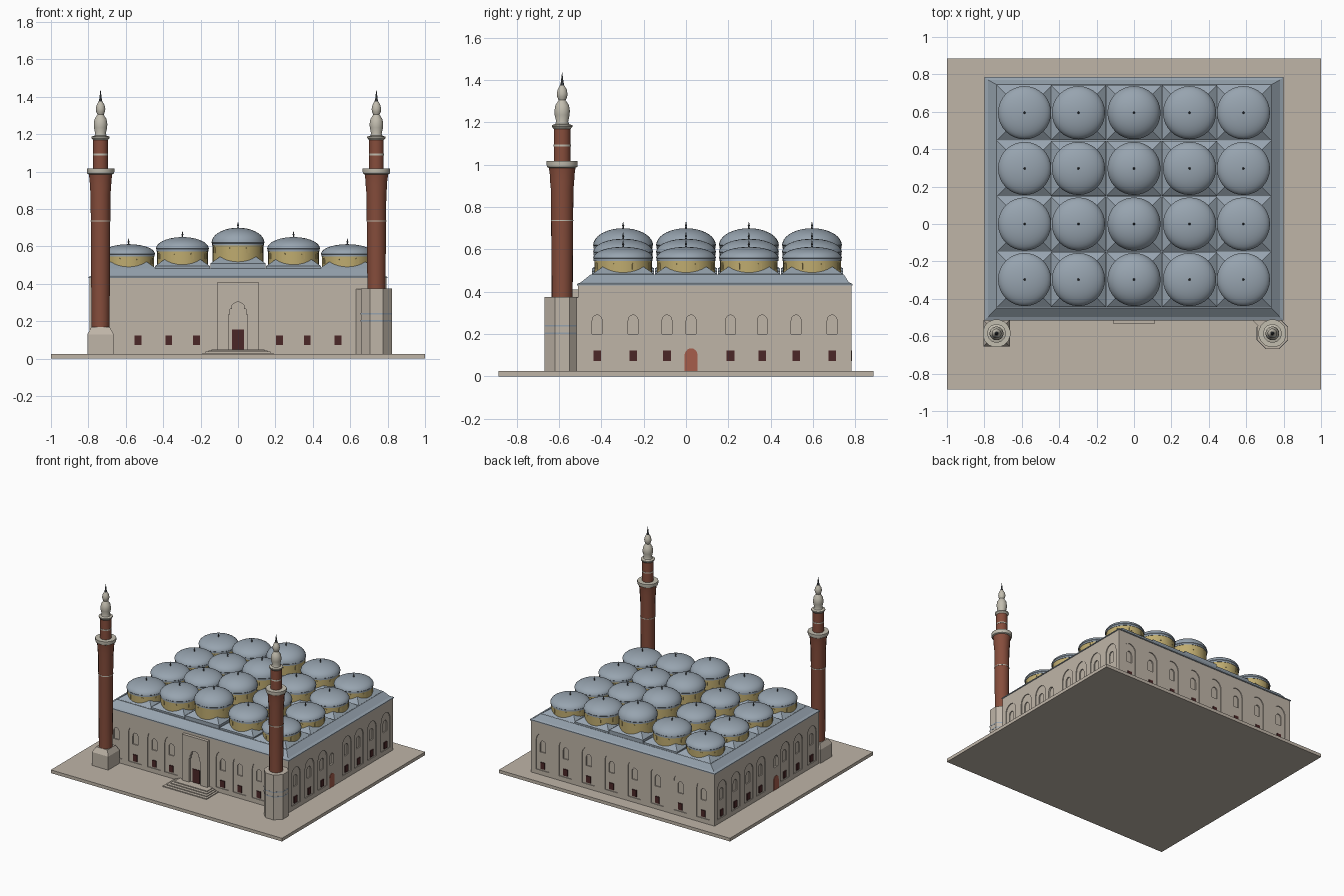
import bpy, bmesh, math

cube = bpy.data.objects.get("Cube")
if cube:
    bpy.data.objects.remove(cube, do_unlink=True)


def material(name, r, g, b):
    m = bpy.data.materials.new(name)
    m.use_nodes = True
    m.diffuse_color = (r, g, b, 1)
    bsdf = next(n for n in m.node_tree.nodes if n.type == 'BSDF_PRINCIPLED')
    bsdf.inputs["Base Color"].default_value = (r, g, b, 1)
    bsdf.inputs["Roughness"].default_value = 0.8
    return m


STONE = material("warm stone", 0.52, 0.46, 0.39)
PALE = material("pale stone", 0.54, 0.51, 0.43)
LEAD = material("blue grey lead", 0.31, 0.37, 0.43)
GOLD = material("ochre drum", 0.52, 0.41, 0.16)
BRICK = material("red brick", 0.24, 0.075, 0.045)
DOOR = material("side door red", 0.38, 0.11, 0.07)
DARK = material("dark maroon", 0.07, 0.02, 0.02)
METAL = material("dark metal", 0.08, 0.09, 0.10)


# ---- mesh helpers ----
def loft(bm, rings):
    """Skin equal-length rings of points and cap both ends."""
    vs = [[bm.verts.new(p) for p in ring] for ring in rings]
    n = len(vs[0])
    for a, b in zip(vs, vs[1:]):
        for i in range(n):
            bm.faces.new((a[i], a[(i + 1) % n], b[(i + 1) % n], b[i]))
    bm.faces.new(vs[0][::-1])
    bm.faces.new(vs[-1])


def finish(bm, name, mat, smooth=False):
    bmesh.ops.recalc_face_normals(bm, faces=bm.faces)
    me = bpy.data.meshes.new(name)
    for f in bm.faces:
        f.smooth = smooth
    bm.to_mesh(me)
    bm.free()
    if smooth:
        me.set_sharp_from_angle(angle=math.radians(35))
    me.materials.append(mat)
    ob = bpy.data.objects.new(name, me)
    bpy.context.scene.collection.objects.link(ob)
    return ob


def rect(x0, x1, y0, y1, z):
    return [(x0, y0, z), (x1, y0, z), (x1, y1, z), (x0, y1, z)]


def box(bm, x0, x1, y0, y1, z0, z1):
    loft(bm, [rect(x0, x1, y0, y1, z0), rect(x0, x1, y0, y1, z1)])


def circle(cx, cy, r, z, n, turn=0.0):
    return [(cx + r * math.cos(turn + math.tau * i / n),
             cy + r * math.sin(turn + math.tau * i / n), z) for i in range(n)]


def lathe(bm, cx, cy, profile, n=32, turn=0.0):
    loft(bm, [circle(cx, cy, r, z, n, turn) for r, z in profile])


def arch(u, w, z0, z1, steps=10):
    """Slightly pointed arch outline, centred on u."""
    h = w / 2
    spring = z1 - h * 1.15
    top = [(u + h * math.cos(math.pi * i / steps),
            spring + h * 1.15 * math.sin(math.pi * i / steps)) for i in range(steps + 1)]
    return [(u - h, z0), (u + h, z0)] + top


def block(u, w, z0, z1):
    return [(u - w / 2, z0), (u + w / 2, z0), (u + w / 2, z1), (u - w / 2, z1)]


def plate(bm, outline, origin, normal, d0, d1):
    """Extrude a wall outline (along wall, height) from depth d0 to d1."""
    (ox, oy), (nx, ny) = origin, normal
    loft(bm, [[(ox - ny * u + nx * d, oy + nx * u + ny * d, z) for u, z in outline]
              for d in (d0, d1)])


def cut(target, bm):
    cutter = finish(bm, "cutter", STONE)
    cutter.hide_render = True
    mod = target.modifiers.new("cut", 'BOOLEAN')
    mod.operation, mod.solver, mod.object = 'DIFFERENCE', 'EXACT', cutter
    bpy.context.view_layer.objects.active = target
    bpy.ops.object.modifier_apply(modifier=mod.name)
    bpy.data.objects.remove(cutter, do_unlink=True)


# ---- ground slab and hall walls ----
X, Y0, Y1, WALL = 0.795, -0.51, 0.782, 0.43
bm = bmesh.new()
box(bm, -1, 1, -0.885, 0.885, 0, 0.025)
finish(bm, "ground_slab", STONE)

bm = bmesh.new()
box(bm, -X, X, Y0, Y1, 0.02, WALL)
walls = finish(bm, "hall_walls", STONE)

front_bays = [s * u for s in (-1, 1) for u in (0.222, 0.37, 0.535, 0.70)]
back_bays = [-0.695 + 0.1986 * i for i in range(8)]
side_bays = [-0.42, -0.25, -0.09, 0.21, 0.36, 0.52, 0.69]
DOOR_U = 0.024
sides = [((0, Y0), (0, -1), front_bays), ((0, Y1), (0, 1), back_bays),
         ((X, 0), (1, 0), side_bays), ((-X, 0), (-1, 0), [-u for u in side_bays])]

# shallow bay arches, upper windows, lower windows and side doors
bays, uppers, lowers, doors = (bmesh.new() for _ in range(4))
for origin, normal, us in sides:
    for u in us:
        plate(bays, arch(u, 0.11, 0.06, 0.35), origin, normal, -0.006, 0.02)
        plate(uppers, arch(u, 0.046, 0.20, 0.29), origin, normal, -0.014, 0.03)
        plate(lowers, block(u, 0.036, 0.072, 0.123), origin, normal, -0.008, 0.001)
    if normal[0]:
        u = DOOR_U * normal[0]
        plate(uppers, arch(u, 0.046, 0.20, 0.29), origin, normal, -0.014, 0.03)
        plate(doors, arch(u, 0.062, 0.025, 0.133), origin, normal, -0.005, 0.003)
cut(walls, bays)
cut(walls, uppers)
finish(lowers, "lower_windows", DARK)
finish(doors, "side_doors", DOOR)

# ---- entrance portal ----
bm = bmesh.new()
box(bm, -0.11, 0.11, -0.535, -0.5, 0.025, 0.41)
portal = finish(bm, "entrance_portal", STONE)
half = [(0.05, 0.05), (0.05, 0.235), (0.042, 0.235), (0.042, 0.265),
        (0.032, 0.265), (0.032, 0.285), (0.018, 0.298)]
bm = bmesh.new()
plate(bm, half + [(0, 0.304)] + [(-u, z) for u, z in reversed(half)],
      (0, -0.535), (0, -1), -0.018, 0.02)
cut(portal, bm)
bm = bmesh.new()
plate(bm, block(0, 0.062, 0.05, 0.155), (0, -0.517), (0, -1), -0.004, 0.004)
finish(bm, "entrance_door", DARK)
bm = bmesh.new()
for i in range(4):
    w = 0.19 - 0.016 * i
    box(bm, -w, w, -0.66 + 0.025 * i, -0.515, 0.02, 0.0315 + 0.0062 * i)
finish(bm, "entrance_steps", STONE)

# ---- lead roof: eave, sloping skirt, a raised pyramid under each dome ----
xs, ys = [-0.585, -0.297, 0, 0.297, 0.585], [-0.297, 0, 0.297, 0.595]
bm = bmesh.new()
loft(bm, [rect(-0.80, 0.80, -0.515, 0.787, WALL), rect(-0.80, 0.80, -0.515, 0.787, 0.437),
          rect(-0.78, 0.78, -0.497, 0.77, 0.444), rect(-0.735, 0.735, -0.45, 0.745, 0.482)])
finish(bm, "roof_skirt", LEAD)

# base, drum top, dome spring and dome crown heights by column
LEVELS = [(0.51, 0.605, 0.62, 0.70), (0.495, 0.572, 0.588, 0.65), (0.483, 0.545, 0.56, 0.612)]
pyramids, drums, domes, finials, lights = (bmesh.new() for _ in range(5))
for col, x in enumerate(xs):
    base, drum, spring, crown = LEVELS[abs(col - 2)]
    for y in ys:
        loft(pyramids, [rect(x - s, x + s, y - s, y + s, z) for s, z in
                        ((0.147, 0.46), (0.147, base), (0.085, base + 0.043))])
        lathe(drums, x, y, [(0.136, 0.47), (0.136, drum + 0.005)])
        lathe(domes, x, y, [(0.136, drum), (0.139, drum), (0.139, spring - 0.003), (0.142, spring)]
              + [(0.141 * math.cos(a), spring + (crown - spring) * math.sin(a))
                 for a in (math.pi / 2 * i / 9 for i in range(1, 9))] + [(0.002, crown)])
        lathe(finials, x, y, [(0.005, crown - 0.003), (0.003, crown + 0.008), (0.006, crown + 0.013),
                              (0.003, crown + 0.018), (0.001, crown + 0.03)], 8)
        for k in range(8):
            a = math.tau * (k + 0.5) / 8
            n = (math.cos(a), math.sin(a))
            plate(lights, arch(0, 0.02, drum - 0.04, drum - 0.006, 6),
                  (x + 0.136 * n[0], y + 0.136 * n[1]), n, -0.003, 0.002)
finish(pyramids, "roof_pyramids", LEAD)
finish(drums, "dome_drums", GOLD, True)
finish(domes, "domes", LEAD, True)
finish(finials, "dome_finials", METAL, True)
finish(lights, "drum_windows", GOLD)

# ---- minarets ----
SQUARE, OCT = math.pi / 4, math.pi / 8
for side, mx, my, foot in (("right", -0.735, -0.585, 0.15), ("left", 0.74, -0.585, 0.36)):
    def part(name, mat, profile, n=16):
        b = bmesh.new()
        lathe(b, mx, my, profile, n, math.pi / n)
        finish(b, side + "_minaret_" + name, mat, True)

    part("shaft", BRICK, [(0.049, foot), (0.054, 0.88), (0.058, 0.92), (0.059, 0.95), (0.064, 0.985)])
    part("lower_band", PALE, [(0.0545, 0.733), (0.0545, 0.739)])
    part("balcony", PALE, [(0.064, 0.985), (0.073, 0.99), (0.075, 1.0), (0.075, 1.017)])
    part("upper_shaft", BRICK, [(0.040, 1.01), (0.040, 1.172)])
    part("upper_band", PALE, [(0.0415, 1.087), (0.0415, 1.096)])
    part("bulbs", PALE, [(0.040, 1.168), (0.050, 1.18), (0.050, 1.187), (0.033, 1.192), (0.029, 1.205),
                         (0.036, 1.235), (0.037, 1.255), (0.033, 1.28), (0.017, 1.305),
                         (0.024, 1.32), (0.026, 1.335), (0.022, 1.355), (0.011, 1.375)])
    part("spike", METAL, [(0.011, 1.374), (0.007, 1.39), (0.001, 1.435)], 8)

# square foot of the right minaret
bm = bmesh.new()
lathe(bm, -0.735, -0.585, [(0.1, 0.02), (0.1, 0.13), (0.07, 0.168)], 4, SQUARE)
finish(bm, "right_minaret_foot", STONE)

# octagonal foot of the left minaret, with a buttress to the wall and lead bands
R = 0.083 / math.cos(OCT)
bm = bmesh.new()
lathe(bm, 0.74, -0.585, [(R, 0.02), (R, 0.375)], 8, OCT)
loft(bm, [[(0.625, -0.505, z), (0.70, -0.58, z), (0.79, -0.58, z), (0.79, -0.505, z)]
          for z in (0.02, 0.372)])
finish(bm, "left_minaret_foot", STONE)
bm = bmesh.new()
for z in (0.20, 0.236):
    lathe(bm, 0.74, -0.585, [(R + 0.001, z), (R + 0.001, z + 0.008)], 8, OCT)
finish(bm, "left_minaret_foot_bands", LEAD)
